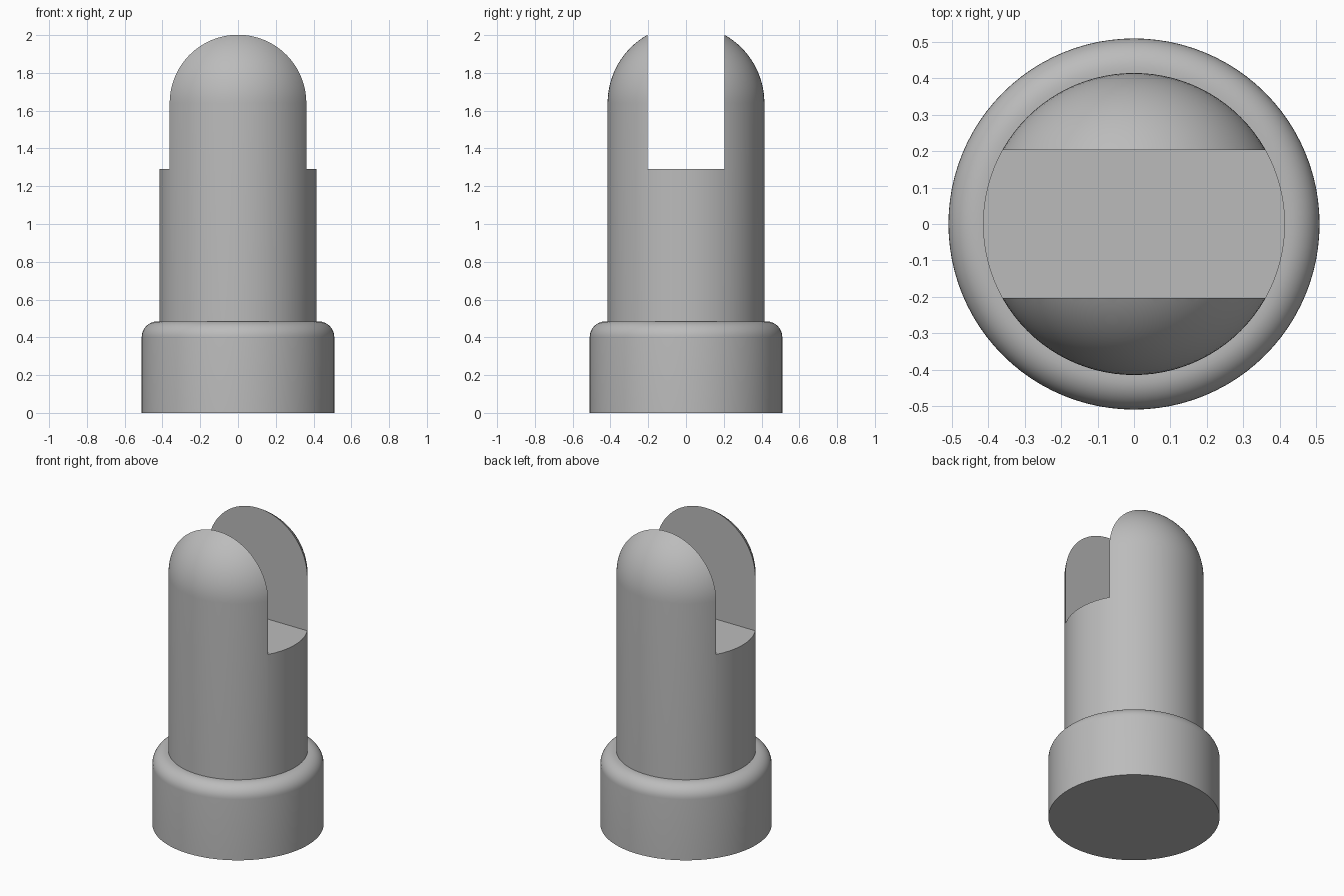
import bpy, bmesh
from math import sin, cos, pi, radians

if "Cube" in bpy.data.objects:
    bpy.data.objects.remove(bpy.data.objects["Cube"])

SEGMENTS = 96
BASE_R, BASE_TOP, FILLET = 0.51, 0.485, 0.085
PIN_R, DOME_Z = 0.415, 1.64
SLOT_HALF, SLOT_FLOOR = 0.203, 1.29

grey = bpy.data.materials.new("plain grey")
grey.use_nodes = True
colour = (0.5, 0.5, 0.5, 1)
grey.diffuse_color = colour
grey.node_tree.nodes["Principled BSDF"].inputs["Base Color"].default_value = colour


def arc(cx, cz, r, steps):
    """Quarter circle from the outer side up to the top."""
    return [(cx + r * cos(pi / 2 * i / steps), cz + r * sin(pi / 2 * i / steps))
            for i in range(steps + 1)]


# Base collar, pin and dome as one lathed profile
profile = [(0, 0), (BASE_R, 0)]
profile += arc(BASE_R - FILLET, BASE_TOP - FILLET, FILLET, 10)
profile += [(PIN_R, BASE_TOP)]
profile += arc(0, DOME_Z, PIN_R, 24)

bm = bmesh.new()
verts = [bm.verts.new((r, 0, z)) for r, z in profile]
edges = [bm.edges.new(pair) for pair in zip(verts, verts[1:])]
bmesh.ops.spin(bm, geom=verts + edges, cent=(0, 0, 0), axis=(0, 0, 1),
               angle=2 * pi, steps=SEGMENTS, use_duplicate=False)
bmesh.ops.remove_doubles(bm, verts=bm.verts, dist=0.0001)
bmesh.ops.recalc_face_normals(bm, faces=bm.faces)
mesh = bpy.data.meshes.new("slotted_pin")
bm.to_mesh(mesh)
bm.free()
mesh.materials.append(grey)
pin = bpy.data.objects.new("slotted_pin", mesh)
bpy.context.collection.objects.link(pin)

# Slot through the top, open along x
bpy.ops.mesh.primitive_cube_add(size=1, location=(0, 0, SLOT_FLOOR + 0.5))
cutter = bpy.context.object
cutter.name = "slot_cutter"
cutter.scale = (2, 2 * SLOT_HALF, 1)
cutter.data.materials.append(grey)
cutter.hide_render = True

slot = pin.modifiers.new("slot", 'BOOLEAN')
slot.operation = 'DIFFERENCE'
slot.solver = 'EXACT'
slot.object = cutter

bpy.ops.object.select_all(action='DESELECT')
pin.select_set(True)
bpy.context.view_layer.objects.active = pin
bpy.ops.object.modifier_apply(modifier="slot")
bpy.data.objects.remove(cutter)

# Smooth round surfaces, sharp slot and collar edges
bpy.ops.object.shade_smooth_by_angle(angle=radians(30))
